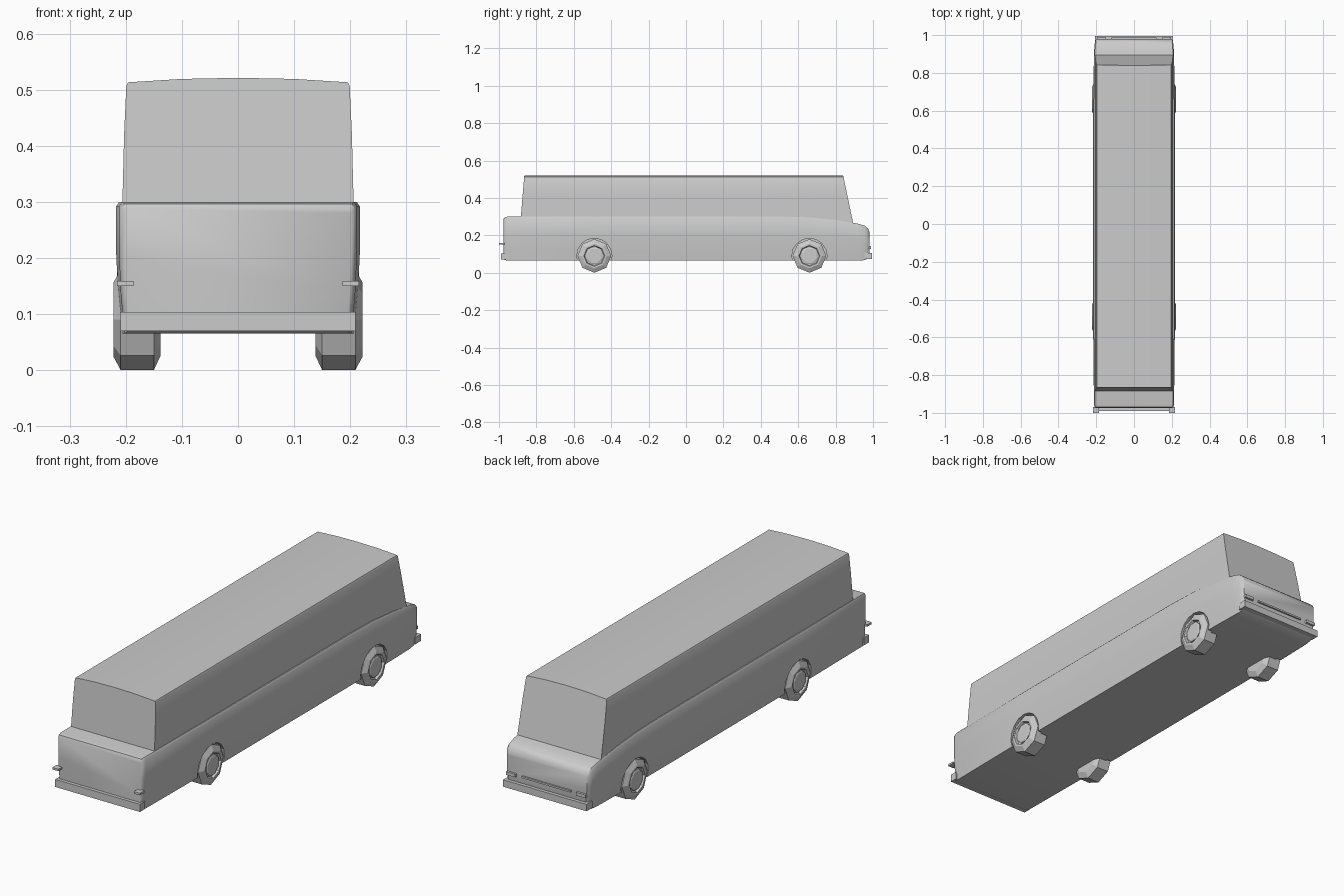
import bpy, bmesh, math

if "Cube" in bpy.data.objects:
    bpy.data.objects.remove(bpy.data.objects["Cube"])


def finish(name, bm, smooth=None):
    bmesh.ops.recalc_face_normals(bm, faces=bm.faces)
    me = bpy.data.meshes.new(name)
    bm.to_mesh(me)
    bm.free()
    ob = bpy.data.objects.new(name, me)
    bpy.context.collection.objects.link(ob)
    if smooth:
        bpy.ops.object.select_all(action='DESELECT')
        ob.select_set(True)
        bpy.context.view_layer.objects.active = ob
        bpy.ops.object.shade_smooth_by_angle(angle=math.radians(smooth))
    return ob


def loft(name, sections, smooth=None):
    bm = bmesh.new()
    rings = [[bm.verts.new(p) for p in s] for s in sections]
    n = len(rings[0])
    for a, b in zip(rings, rings[1:]):
        for i in range(n):
            j = (i + 1) % n
            bm.faces.new((a[i], a[j], b[j], b[i]))
    bm.faces.new(rings[0])
    bm.faces.new(rings[-1])
    return finish(name, bm, smooth)


def mirrored(half):
    return half + [(-x, z) for x, z in reversed(half) if x > 0]


def box(name, x0, x1, y0, y1, z0, z1):
    return loft(name, [[(x0, y, z0), (x1, y, z0), (x1, y, z1), (x0, y, z1)] for y in (y0, y1)])


def lathe_x(name, profile, y, z, side, sides, start=0.0):
    # rings of (x, radius) around a sideways axle
    return loft(name, [[(side * x, y + r * math.sin(start + math.tau * k / sides),
                         z - r * math.cos(start + math.tau * k / sides))
                        for k in range(sides)] for x, r in profile])


# Lower body: stations of (y, half width, top z, bottom z)
stations = [(-.975, .202, .288, .072), (-.970, .208, .296, .068), (-.955, .212, .300, .065),
            (-.5, .217, .300, .065), (.5, .217, .300, .065), (.65, .216, .296, .065),
            (.8, .214, .282, .065), (.92, .211, .262, .065), (.955, .208, .252, .067),
            (.972, .204, .238, .075), (.980, .198, .220, .095)]
body_sections = []
for y, w, zt, zb in stations:
    h = zt - zb
    half = [(w * .955, zb), (w * .985, zb + h * .3), (w, zb + h * .6),
            (w, zt - .008), (w * .975, zt)]
    body_sections.append([(x, y, z) for x, z in mirrored(half)])
body = loft("body", body_sections, 40)

# Shallow wheel arch recesses
AXLES = {"front": -.49, "rear": .66}
for end, y in AXLES.items():
    for tag, side in (("right", 1), ("left", -1)):
        cutter = lathe_x(f"{end}_{tag}_arch_cutter", [(.185, .094), (.26, .094)], y, .09, side, 16)
        cutter.hide_render = True
        m = body.modifiers.new("arch", 'BOOLEAN')
        m.operation = 'DIFFERENCE'
        m.solver = 'EXACT'
        m.object = cutter
        bpy.context.view_layer.objects.active = body
        bpy.ops.object.modifier_apply(modifier=m.name)
        bpy.data.objects.remove(cutter, do_unlink=True)

# Cabin: crowned roof section, sloping end windows
half = [(.207, .25), (.206, .30), (.203, .42), (.199, .507), (.196, .513), (.10, .519), (0, .521)]
section = mirrored(half)
ends = [[(x, y + k * (z - .25), z) for x, z in section]
        for y, k in ((-.887, .083), (-.4, 0), (.4, 0), (.897, -.21))]
loft("cabin", ends, 35)

# Wheels and hub caps, eight sided
for end, y in AXLES.items():
    for tag, side in (("right", 1), ("left", -1)):
        lathe_x(f"{end}_{tag}_wheel",
                [(.138, .064), (.150, .09), (.209, .09), (.222, .066), (.222, .056), (.212, .052)],
                y, .09, side, 8)
        lathe_x(f"{end}_{tag}_hub", [(.205, .047), (.217, .047), (.220, .040)],
                y, .09, side, 8, math.pi / 8)

# Bumpers
box("front_bumper", -.209, .209, -.990, -.955, .070, .104)
box("rear_bumper", -.206, .206, .955, .995, .074, .105)

# Small end lamps and grille bar
for tag, side in (("right", 1), ("left", -1)):
    box(f"{tag}_front_marker", *sorted((side * .186, side * .216)), -1.0, -.968, .150, .159)
    box(f"{tag}_rear_lamp", *sorted((side * .150, side * .196)), .972, .990, .128, .142)
box("grille_bar", -.12, .12, .972, .987, .132, .140)
